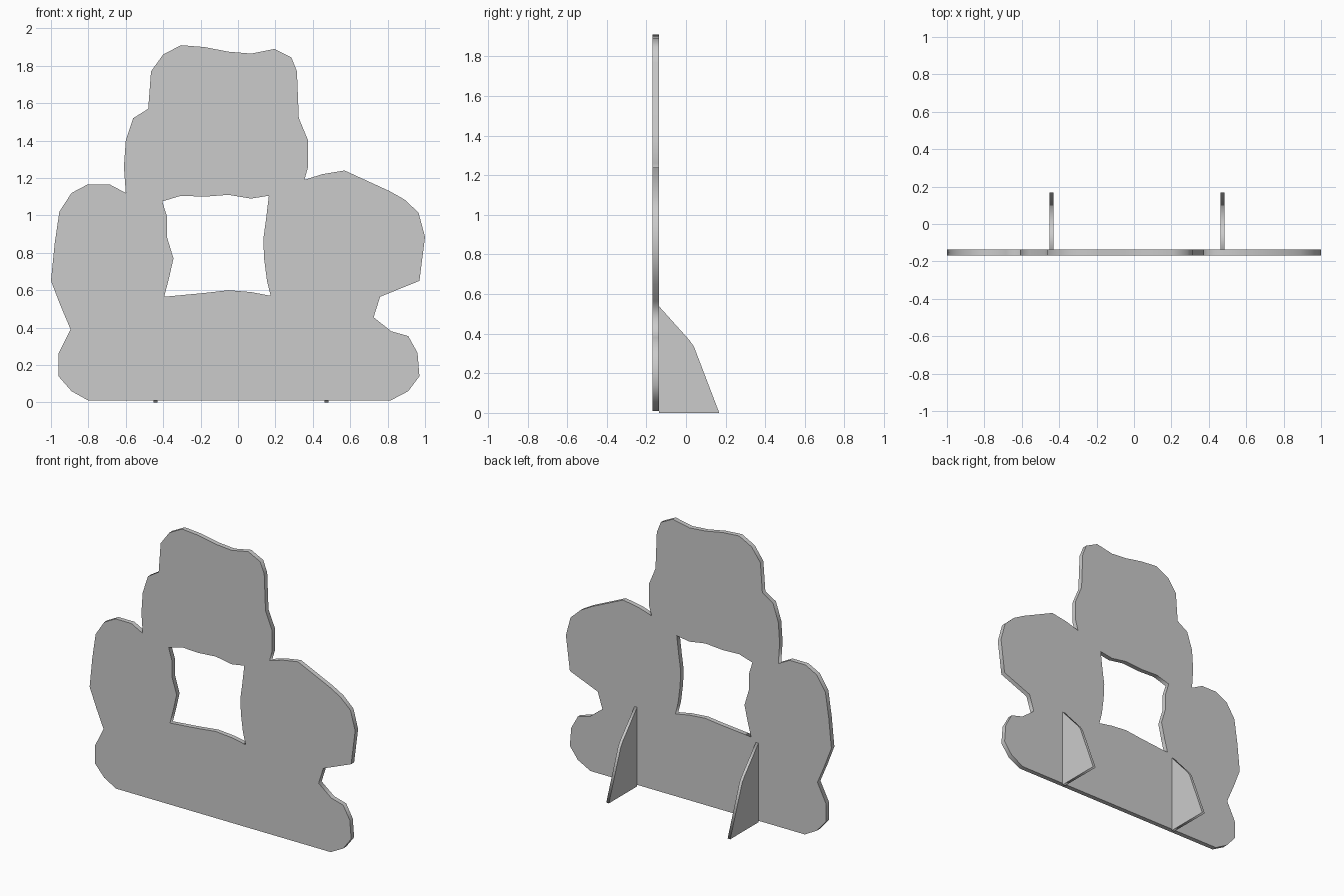
import bpy
from math import pi


def flat_cutout(name, loops, thickness, location, rotation):
    """Extrude closed 2D loops (outline, then holes) into a flat board."""
    curve = bpy.data.curves.new(name, 'CURVE')
    curve.dimensions = '2D'
    curve.fill_mode = 'BOTH'
    curve.extrude = thickness / 2
    for loop in loops:
        spline = curve.splines.new('POLY')
        spline.points.add(len(loop) - 1)
        for point, (u, v) in zip(spline.points, loop):
            point.co = (u, v, 0, 1)
        spline.use_cyclic_u = True
    obj = bpy.data.objects.new(name, curve)
    bpy.context.collection.objects.link(obj)
    obj.location = location
    obj.rotation_euler = rotation
    bpy.ops.object.select_all(action='DESELECT')
    obj.select_set(True)
    bpy.context.view_layer.objects.active = obj
    bpy.ops.object.convert(target='MESH')
    return bpy.context.object


# Board silhouette in x, z: left side, top, then right side
outline = [
    (-.80, .01), (-.89, .06), (-.96, .14), (-.96, .26), (-.895, .39),
    (-.95, .52), (-1, .65), (-.98, .85), (-.955, 1.02), (-.89, 1.12),
    (-.805, 1.165), (-.685, 1.165), (-.60, 1.12), (-.61, 1.26), (-.60, 1.40),
    (-.56, 1.52), (-.48, 1.57), (-.465, 1.77), (-.40, 1.86), (-.305, 1.91),
    (-.18, 1.90), (-.05, 1.875), (.07, 1.865), (.195, 1.89), (.285, 1.845),
    (.315, 1.77), (.325, 1.52), (.375, 1.40), (.375, 1.26), (.355, 1.19),
    (.45, 1.22), (.57, 1.24), (.81, 1.13), (.89, 1.085), (.965, 1.015),
    (1, .885), (.97, .65), (.76, .565), (.725, .455), (.82, .38),
    (.91, .355), (.96, .265), (.97, .14), (.91, .06), (.815, .01),
]
# Window through the middle
window = [
    (-.405, 1.075), (-.305, 1.105), (-.18, 1.10), (-.05, 1.11), (.07, 1.09),
    (.165, 1.105), (.15, .98), (.135, .87), (.14, .765), (.155, .65),
    (.175, .57), (.07, .59), (-.05, .60), (-.18, .585), (-.395, .565),
    (-.37, .66), (-.345, .77), (-.38, .885), (-.38, .995),
]
flat_cutout("cutout_board", [outline, window], .032, (0, -.152, 0), (pi / 2, 0, 0))

# Two upright support fins behind the board, profile in y, z
fin = [(-.136, 0), (.168, 0), (.04, .335), (.015, .37), (-.136, .538)]
for side, x in (("left", -.441), ("right", .473)):
    flat_cutout(f"{side}_support_fin", [fin], .02, (x, 0, 0), (pi / 2, 0, pi / 2))
